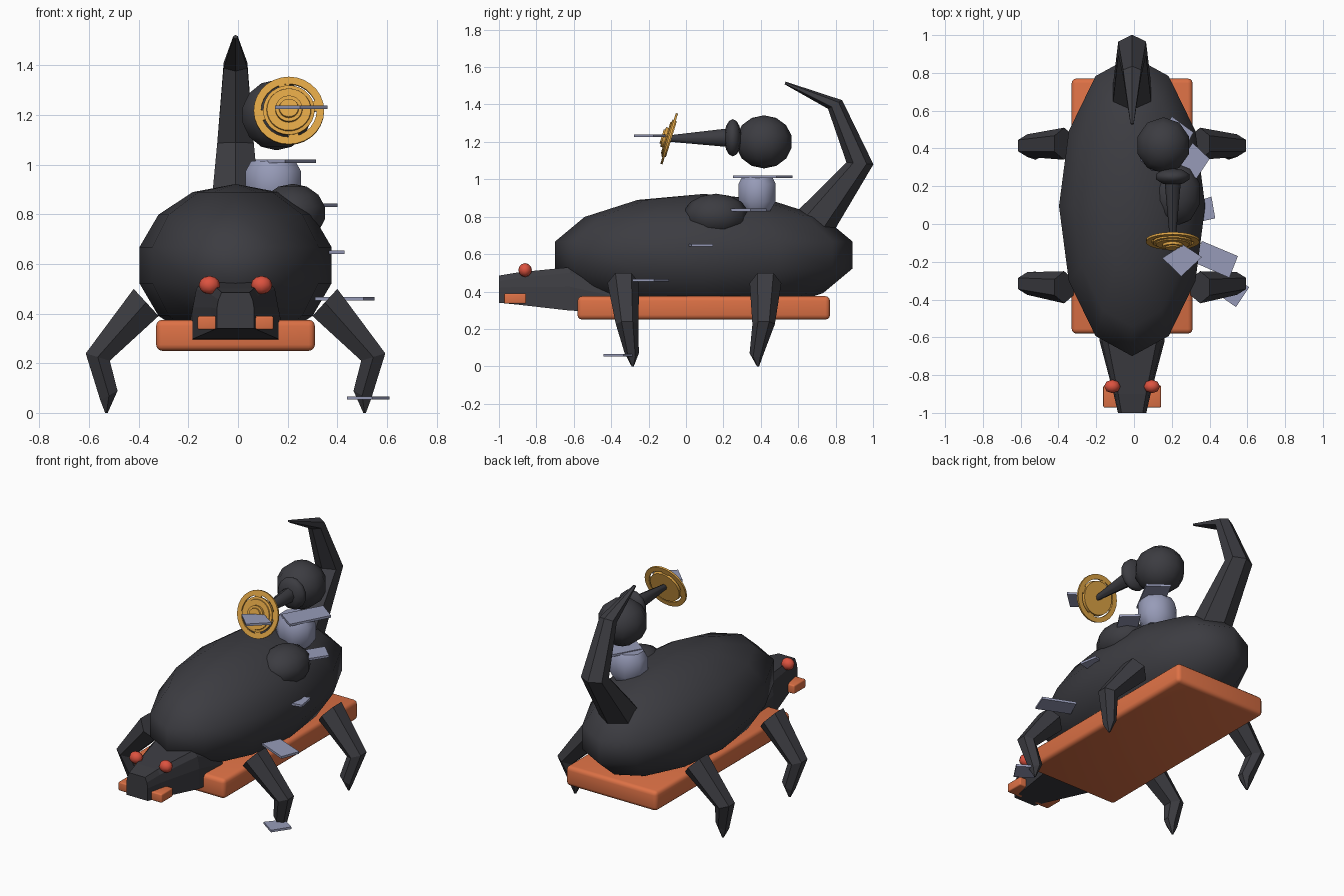
import bpy, bmesh, math
from mathutils import Vector, Matrix

if "Cube" in bpy.data.objects:
    bpy.data.objects.remove(bpy.data.objects["Cube"])

CX = -0.01  # symmetry plane of the beast


def mat(name, rgb):
    m = bpy.data.materials.new(name)
    m.diffuse_color = (*rgb, 1)
    m.use_nodes = True
    m.node_tree.nodes["Principled BSDF"].inputs["Base Color"].default_value = m.diffuse_color
    return m


DARK = mat("charcoal", (0.045, 0.045, 0.053))
ORANGE = mat("orange", (0.72, 0.165, 0.06))
RED = mat("red_eye", (0.72, 0.085, 0.05))
GREY = mat("blue_grey", (0.31, 0.33, 0.48))
GOLD = mat("gold", (0.73, 0.37, 0.06))


def finish(name, bm, material, angle=None):
    """Turn a bmesh into an object; angle = smooth-shading limit in degrees."""
    bmesh.ops.recalc_face_normals(bm, faces=bm.faces)
    me = bpy.data.meshes.new(name)
    bm.to_mesh(me)
    bm.free()
    me.materials.append(material)
    ob = bpy.data.objects.new(name, me)
    bpy.context.collection.objects.link(ob)
    if angle:
        bpy.ops.object.select_all(action='DESELECT')
        ob.select_set(True)
        bpy.context.view_layer.objects.active = ob
        bpy.ops.object.shade_smooth_by_angle(angle=math.radians(angle))
    return ob


def ball(name, c, r, material, seg=12, rings=7, angle=80):
    bm = bmesh.new()
    bmesh.ops.create_uvsphere(bm, u_segments=seg, v_segments=rings, radius=1)
    bmesh.ops.transform(bm, matrix=Matrix.Translation(c) @ Matrix.Diagonal((*r, 1)), verts=bm.verts)
    return finish(name, bm, material, angle)


def box(name, lo, hi, material, bevel):
    lo, hi = Vector(lo), Vector(hi)
    bm = bmesh.new()
    bmesh.ops.create_cube(bm, size=1)
    bmesh.ops.transform(bm, matrix=Matrix.Translation((lo + hi) / 2) @ Matrix.Diagonal((*(hi - lo), 1)),
                        verts=bm.verts)
    bmesh.ops.bevel(bm, geom=bm.edges[:], offset=bevel, segments=3, profile=0.5, affect='EDGES')
    return finish(name, bm, material, 40)


def loft(name, sections, n, material, phase=0.0, angle=None, ring=False):
    """Skin n-gon sections given as (centre, half axis u, half axis v)."""
    bm = bmesh.new()
    loops = []
    for c, u, v in sections:
        c, u, v = Vector(c), Vector(u), Vector(v)
        loops.append([bm.verts.new(c + u * math.cos(a) + v * math.sin(a))
                      for a in (phase + 2 * math.pi * i / n for i in range(n))])
    pairs = list(zip(loops, loops[1:]))
    if ring:
        pairs.append((loops[-1], loops[0]))
    else:
        bm.faces.new(loops[0])
        bm.faces.new(loops[-1])
    for a, b in pairs:
        for i in range(n):
            j = (i + 1) % n
            bm.faces.new((a[i], a[j], b[j], b[i]))
    return finish(name, bm, material, angle)


# body shell, belly plate and shoulder bump
ball("body_shell", (CX, 0.095, 0.595), (0.397, 0.815, 0.327), DARK)
box("belly_plate", (-0.33, -0.58, 0.25), (0.31, 0.77, 0.375), ORANGE, 0.025)
ball("side_hump", (0.22, 0.16, 0.805), (0.14, 0.175, 0.118), DARK, 10, 7)

# head: chamfered tapering block, (y, half width, z low, z high)
head = [(-1.0, 0.075, 0.34, 0.485), (-0.9, 0.098, 0.33, 0.502),
        (-0.62, 0.172, 0.298, 0.53), (-0.4, 0.182, 0.29, 0.45)]
bm = bmesh.new()
rows = []
for y, w, z0, z1 in head:
    k = 0.03
    outline = [(-w, z0), (w, z0), (w, z0 + (z1 - z0) * 0.55), (w * 0.92, z1 - k), (w * 0.75, z1),
               (-w * 0.75, z1), (-w * 0.92, z1 - k), (-w, z0 + (z1 - z0) * 0.55)]
    rows.append([bm.verts.new((CX + x, y, z)) for x, z in outline])
bm.faces.new(rows[0])
bm.faces.new(rows[-1])
for a, b in zip(rows, rows[1:]):
    for i in range(8):
        j = (i + 1) % 8
        bm.faces.new((a[i], a[j], b[j], b[i]))
finish("beast_head", bm, DARK)

# eyes, cheek blocks and legs on both sides
for s, side in ((-1, "left"), (1, "right")):
    ball(side + "_eye", (CX + s * 0.105, -0.86, 0.515), (0.043, 0.036, 0.037), RED, 8, 6)
    xs = sorted((CX + s * 0.05, CX + s * 0.153))
    box(side + "_cheek", (xs[0], -0.972, 0.335), (xs[1], -0.855, 0.39), ORANGE, 0.008)
    for leg, ys in (("front", (-0.335, -0.315, -0.29, -0.285)), ("rear", (0.425, 0.415, 0.378, 0.385))):
        # (x, z, half-axis x, half-axis z, half depth)
        prof = [(0.36, 0.445, 0.058, 0.063, 0.085), (0.555, 0.225, 0.056, 0.017, 0.06),
                (0.51, 0.07, 0.04, -0.022, 0.038), (0.52, 0.0, 0.006, 0, 0.006)]
        loft(f"{leg}_{side}_leg",
             [((CX + s * x, y, z), (s * ux, 0, uz), (0, v, 0)) for (x, z, ux, uz, v), y in zip(prof, ys)],
             6, DARK, math.pi / 6)

# curved tail: (y, z, half-axis y, half-axis z, half width)
tail = [(0.68, 0.76, 0.10, -0.055, 0.118), (0.93, 1.085, 0.072, -0.005, 0.085),
        (0.797, 1.40, 0.038, 0.023, 0.055), (0.53, 1.515, 0.003, 0.007, 0.01)]
loft("tail", [((CX, y, z), (0, uy, uz), (w, 0, 0)) for y, z, uy, uz, w in tail], 6, DARK)

# rider: grey torso, dark ball head, collar and tapering horn
loft("rider_torso", [((0.142, 0.38, z), (r * 1.2, 0, 0), (0, r * 1.08, 0))
                     for z, r in ((0.83, 0.07), (0.88, 0.1), (0.975, 0.1), (1.015, 0.08))],
     8, GREY, math.pi / 8, 50)
ball("rider_head", (0.155, 0.417, 1.2), (0.147, 0.152, 0.142), DARK, 10, 7)
ball("horn_collar", (0.205, 0.25, 1.222), (0.095, 0.046, 0.1), DARK, 10, 7)
loft("horn", [((0.205, y, z), (r, 0, 0), (0, 0, r * 1.15))
              for y, z, r in ((0.24, 1.222, 0.042), (0.19, 1.222, 0.04), (-0.09, 1.218, 0.015))],
     8, DARK, 0, 50)

# tilted gold dial at the horn tip
TILT = math.radians(17)
N = Vector((0, -math.cos(TILT), math.sin(TILT)))
U, V = Vector((1, 0, 0)), Vector((0, math.sin(TILT), math.cos(TILT)))
DC = Vector((0.205, -0.09, 1.217))


def dial(name, prof, ring=False):
    loft(name, [(DC + N * d, U * r, V * r) for d, r in prof], 28, GOLD, 0, 35, ring)


dial("dial_rim", [(-0.006, 0.142), (0.006, 0.142), (0.006, 0.112), (-0.006, 0.112)], True)
dial("dial_disc", [(-0.012, 0.1), (0.012, 0.104), (0.014, 0.09), (0.02, 0.088), (0.02, 0.056)])
dial("dial_hub", [(-0.01, 0.056), (0.034, 0.054), (0.034, 0.04), (0.042, 0.038)])
for k in range(4):  # spokes tying rim to disc
    a = math.radians(10 + 90 * k)
    d, t = U * math.cos(a) + V * math.sin(a), V * math.cos(a) - U * math.sin(a)
    loft(f"dial_spoke_{k + 1}", [(DC + d * r, t * 0.03, N * 0.006) for r in (0.095, 0.118)],
         4, GOLD, math.pi / 4)

# thin floating steps climbing the right side: z and four corners
steps = [
    (0.06, [(0.61, -0.335), (0.54, -0.44), (0.44, -0.37), (0.52, -0.275)]),
    (0.46, [(0.36, -0.09), (0.55, -0.17), (0.505, -0.285), (0.31, -0.2)]),
    (0.647, [(0.35, 0.125), (0.41, 0.145), (0.43, 0.03), (0.35, 0.012)]),
    (0.836, [(0.31, 0.43), (0.40, 0.345), (0.33, 0.24), (0.24, 0.32)]),
    (1.013, [(0.2, 0.57), (0.315, 0.485), (0.19, 0.25), (0.07, 0.335)]),
    (1.232, [(0.15, -0.18), (0.25, -0.277), (0.36, -0.175), (0.26, -0.11)]),
]
for i, (z, pts) in enumerate(steps):
    bm = bmesh.new()
    lo = [bm.verts.new((x, y, z - 0.007)) for x, y in pts]
    hi = [bm.verts.new((x, y, z + 0.007)) for x, y in pts]
    bm.faces.new(lo)
    bm.faces.new(hi)
    for a in range(4):
        b = (a + 1) % 4
        bm.faces.new((lo[a], lo[b], hi[b], hi[a]))
    finish(f"step_{i + 1}", bm, GREY)
